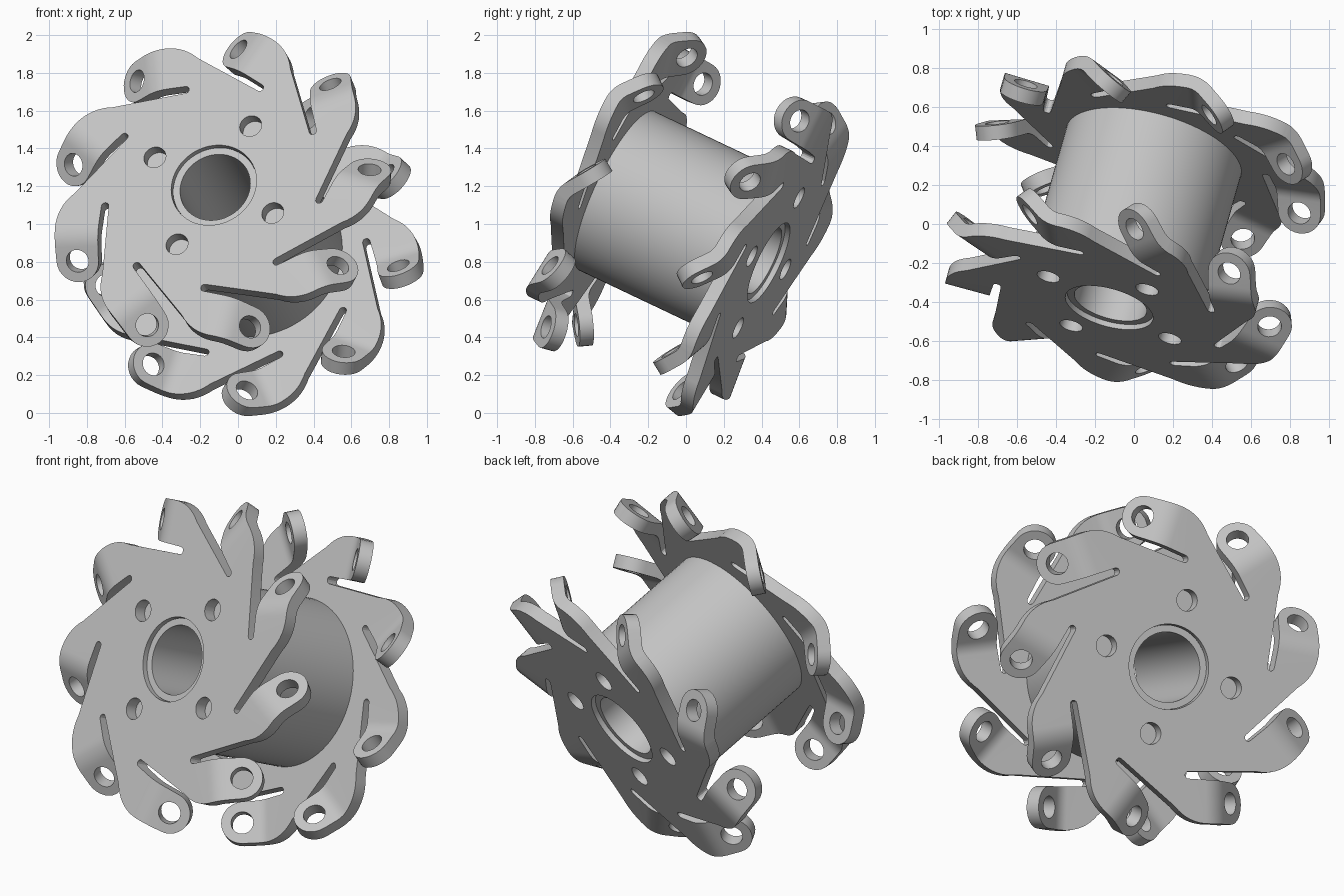
import bpy, bmesh
from math import sin, cos, pi, radians, tau
from mathutils import Matrix, Vector

cube = bpy.data.objects.get("Cube")
if cube:
    bpy.data.objects.remove(cube)

grey = bpy.data.materials.new("satin grey")
grey.use_nodes = True
grey.diffuse_color = (0.55, 0.55, 0.55, 1)
grey.node_tree.nodes["Principled BSDF"].inputs["Base Color"].default_value = (0.55, 0.55, 0.55, 1)

# Tilted hub frame: u and v span the flange plane, n points out of the front
N = Vector((-0.25, -0.875, 0.415)).normalized()
U = (Vector((1, 0, 0)) - N * N.x).normalized()
V = N.cross(U)
CENTRE = Vector((-0.004, 0.004, 1.0))
HALF, THICK = 0.496, 0.075
ARMS, STEP = 9, tau / 9
BORE, RECESS, DRUM_R = 0.192, 0.233, 0.466
TAB_R, HOLE_R = 0.115, 0.061
BEND_START, BEND_R, BEND = 0.1, 0.15, radians(38)


def polar(r, a):
    return Vector((r * cos(a), r * sin(a), 0))


def frame(side, w):
    cols = Matrix((U, V * side, N * side)).transposed().to_4x4()
    return Matrix.Translation(CENTRE + N * side * w) @ cols


def make_object(name, bm, matrix):
    mesh = bpy.data.meshes.new(name)
    bm.to_mesh(mesh)
    bm.free()
    mesh.materials.append(grey)
    ob = bpy.data.objects.new(name, mesh)
    bpy.context.collection.objects.link(ob)
    ob.matrix_world = matrix
    return ob


def smooth(ob):
    bpy.ops.object.select_all(action='DESELECT')
    ob.select_set(True)
    bpy.context.view_layer.objects.active = ob
    bpy.ops.object.shade_smooth_by_angle(angle=radians(28))


# Arm strip frame: "along" runs down the arm, "across" points outward
SLOT_A, SLOT_B = polar(0.597, 0), polar(0.597, STEP)
EDGE = polar(1, radians(80))
ALONG = polar(1, radians(120))
ACROSS = polar(1, radians(30))
SLOT = 0.02


def strip(along, across):
    return SLOT_B + ALONG * along + ACROSS * across


TAB = strip(BEND_START + BEND_R * BEND + 0.077, 0.15)


def sector_outline():
    pts = [polar(RECESS, STEP * i / 8) for i in range(9)]
    # rounded slot end, half of it in this sector
    pts += [SLOT_B - ALONG * SLOT * cos(a) + ACROSS * SLOT * sin(a)
            for a in (0, pi / 6, pi / 3, pi / 2)]
    # rounded tab
    pts += [TAB + (ALONG * sin(a) - ACROSS * cos(a)) * TAB_R
            for a in (pi * i / 14 for i in range(15))]
    # eased corner into the long outer edge
    out = polar(1, radians(-10))
    start = strip(0.12, 0.15 + TAB_R)
    corner = strip(-0.005, 0.15 + TAB_R)
    end = SLOT_A - out * SLOT + EDGE * 0.4
    for i in range(9):
        t = i / 8
        pts.append(start * (1 - t) ** 2 + corner * 2 * t * (1 - t) + end * t * t)
    # other half of the neighbouring slot end
    pts += [SLOT_A - EDGE * SLOT * cos(a) - out * SLOT * sin(a)
            for a in (pi / 2, pi / 3, pi / 6, 0)]
    return pts


def add_loop(bm, pts):
    vs = [bm.verts.new(p) for p in pts]
    return [bm.edges.new((vs[i - 1], vs[i])) for i in range(len(vs))]


def bend(co):
    s = (co - SLOT_B).dot(ALONG) - BEND_START
    if s <= 0:
        return co
    a = min(s / BEND_R, BEND)
    rest = s - a * BEND_R
    flat = co - ALONG * s
    return flat + ALONG * (BEND_R * sin(a) + rest * cos(a)) \
        - Vector((0, 0, BEND_R * (1 - cos(a)) + rest * sin(a)))


def make_flange(name, side, phase, bolt_phase):
    bm = bmesh.new()
    edges = add_loop(bm, sector_outline())
    edges += add_loop(bm, [TAB + polar(HOLE_R, tau * i / 28) for i in range(28)])
    bmesh.ops.triangle_fill(bm, use_beauty=True, use_dissolve=False, edges=edges, normal=(0, 0, 1))
    # cross cuts give the arm its curved bend
    for i in range(8):
        cut = BEND_START + BEND_R * BEND * i / 7
        bmesh.ops.bisect_plane(bm, geom=bm.verts[:] + bm.edges[:] + bm.faces[:], dist=1e-5,
                               plane_co=strip(cut, 0), plane_no=ALONG)
    for v in bm.verts:
        v.co = bend(v.co)
    sector = bm.verts[:] + bm.edges[:] + bm.faces[:]
    for i in range(1, ARMS):
        copy = bmesh.ops.duplicate(bm, geom=sector)["geom"]
        bmesh.ops.rotate(bm, verts=[g for g in copy if isinstance(g, bmesh.types.BMVert)],
                         cent=(0, 0, 0), matrix=Matrix.Rotation(STEP * i, 3, 'Z'))
    bmesh.ops.remove_doubles(bm, verts=bm.verts[:], dist=1e-4)
    bmesh.ops.recalc_face_normals(bm, faces=bm.faces[:])
    place = frame(side, HALF - THICK / 2)
    ob = make_object(name, bm, place @ Matrix.Rotation(radians(phase), 4, 'Z'))
    solid = ob.modifiers.new("thickness", 'SOLIDIFY')
    solid.thickness, solid.offset = THICK, 0

    # four bolt holes
    cutter_bm = bmesh.new()
    for i in range(4):
        spot = polar(0.38, radians(bolt_phase) + i * pi / 2)
        bmesh.ops.create_cone(cutter_bm, cap_ends=True, segments=28, radius1=0.06, radius2=0.06,
                              depth=0.2, matrix=Matrix.Translation(spot))
    cutter = make_object(name + "_bolt_cutter", cutter_bm, place)
    cutter.hide_render = True
    holes = ob.modifiers.new("bolt holes", 'BOOLEAN')
    holes.operation, holes.solver, holes.object = 'DIFFERENCE', 'EXACT', cutter
    bpy.context.view_layer.update()
    baked = bpy.data.meshes.new_from_object(
        ob.evaluated_get(bpy.context.evaluated_depsgraph_get()))
    ob.modifiers.clear()
    ob.data = baked
    bpy.data.objects.remove(cutter)
    smooth(ob)


make_flange("front_flange", 1, 25, 58)
make_flange("back_flange", -1, 38.3, 1)

# Drum with a through bore and a low collar at both ends
bm = bmesh.new()
shoulder, collar = HALF - THICK + 0.003, HALF - 0.028
half = [(BORE, collar), (0.23, collar), (0.231, shoulder), (DRUM_R, shoulder)]
profile = half + [(r, -z) for r, z in reversed(half)]
ring = add_loop(bm, [Vector((r, 0, z)) for r, z in profile])
bmesh.ops.spin(bm, geom=bm.verts[:] + ring, cent=(0, 0, 0), axis=(0, 0, 1),
               angle=tau, steps=72, use_merge=True)
bmesh.ops.remove_doubles(bm, verts=bm.verts[:], dist=1e-5)
bmesh.ops.recalc_face_normals(bm, faces=bm.faces[:])
smooth(make_object("hub_drum", bm, frame(1, 0)))
